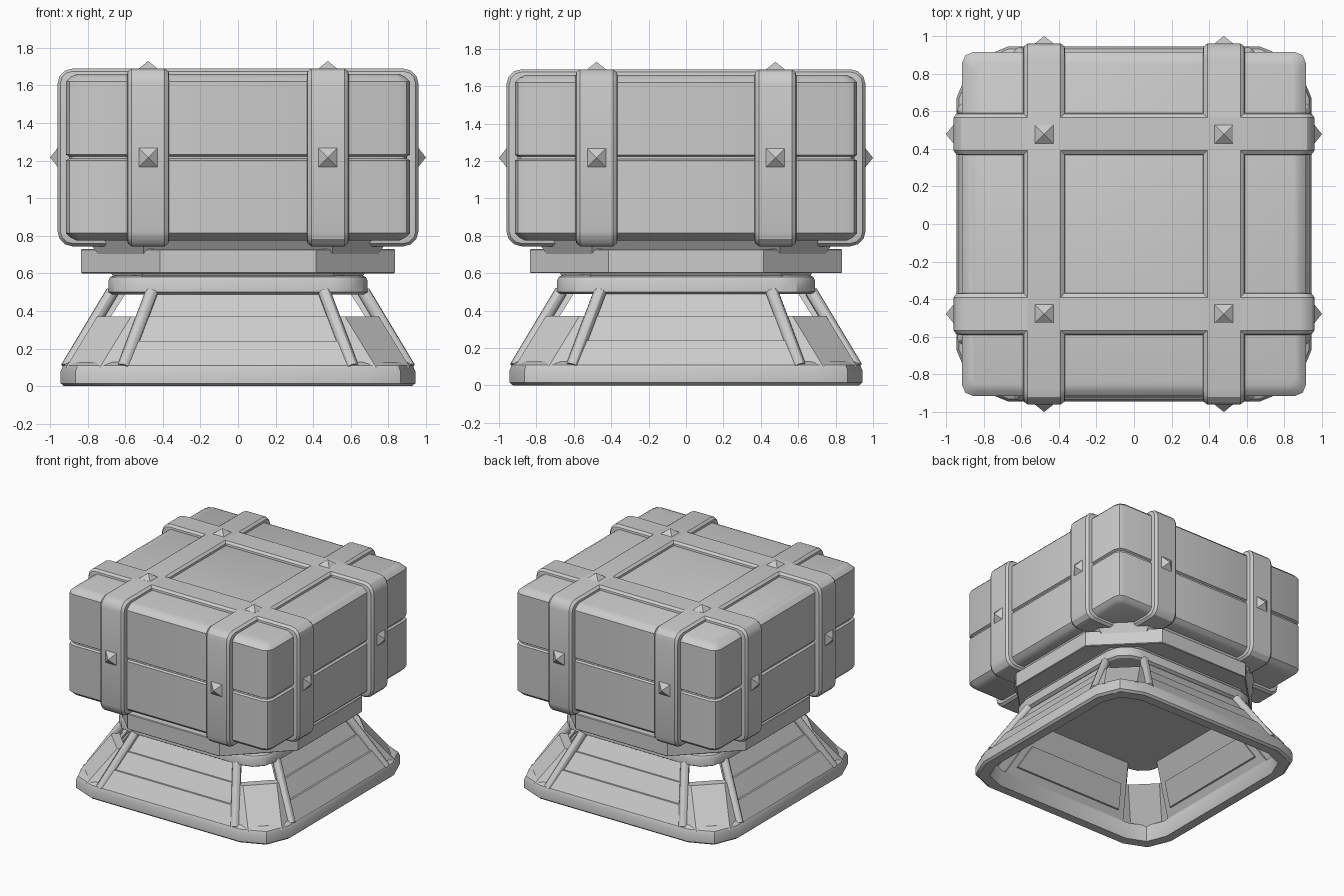
import bpy, bmesh
from math import cos, sin, pi, radians
from mathutils import Matrix, Vector

cube = bpy.data.objects.get("Cube")
if cube:
    bpy.data.objects.remove(cube, do_unlink=True)

gray = bpy.data.materials.new("plain gray")
gray.use_nodes = True
gray.diffuse_color = (0.6, 0.6, 0.6, 1)
gray.node_tree.nodes["Principled BSDF"].inputs["Base Color"].default_value = (0.6, 0.6, 0.6, 1)


def finish(bm, name, matrix=Matrix(), smooth=True):
    """Turn a bmesh into a named gray object."""
    bmesh.ops.recalc_face_normals(bm, faces=bm.faces[:])
    bm.transform(matrix)
    mesh = bpy.data.meshes.new(name)
    bm.to_mesh(mesh)
    bm.free()
    mesh.materials.append(gray)
    obj = bpy.data.objects.new(name, mesh)
    bpy.context.collection.objects.link(obj)
    if smooth:
        bpy.ops.object.select_all(action='DESELECT')
        obj.select_set(True)
        bpy.context.view_layer.objects.active = obj
        bpy.ops.object.shade_smooth_by_angle(angle=radians(30))
    return obj


def outline(a, b, r, steps):
    """Rectangle of half sizes a, b with corners rounded in a few steps."""
    points = []
    for k, (sx, sy) in enumerate([(1, 1), (-1, 1), (-1, -1), (1, -1)]):
        for i in range(steps + 1):
            t = (k + i / steps) * pi / 2
            points.append((sx * (a - r) + r * cos(t), sy * (b - r) + r * sin(t)))
    return points


def loft(name, sections, steps=1, hollow=False, matrix=Matrix()):
    """Skin sections (height, half a, half b, corner); hollow joins last to first."""
    bm = bmesh.new()
    rings = [[bm.verts.new((x, y, z)) for x, y in outline(a, b, r, steps)]
             for z, a, b, r in sections]
    pairs = list(zip(rings, rings[1:]))
    if hollow:
        pairs.append((rings[-1], rings[0]))
    else:
        bm.faces.new(rings[0])
        bm.faces.new(rings[-1])
    for low, high in pairs:
        for i in range(len(low)):
            j = (i + 1) % len(low)
            bm.faces.new((low[i], low[j], high[j], high[i]))
    return finish(bm, name, matrix)


def square(*rows):
    return [(z, w, w, r) for z, w, r in rows]


def hull(name, points, matrix=Matrix()):
    bm = bmesh.new()
    verts = [bm.verts.new(p) for p in points]
    bmesh.ops.convex_hull(bm, input=verts)
    bmesh.ops.dissolve_limit(bm, angle_limit=0.02, verts=bm.verts[:], edges=bm.edges[:])
    return finish(bm, name, matrix, smooth=False)


def rod(name, start, end, radius, matrix):
    start, end = Vector(start), Vector(end)
    axis = end - start
    bm = bmesh.new()
    bmesh.ops.create_cone(bm, cap_ends=True, segments=12, radius1=radius,
                          radius2=radius, depth=axis.length)
    turn = axis.to_track_quat('Z', 'Y').to_matrix().to_4x4()
    return finish(bm, name, matrix @ Matrix.Translation((start + end) / 2) @ turn)


# Box body with a groove around the middle
MID = 1.217
loft("box_body", square(
    (0.775, 0.86, 0.04), (0.79, 0.89, 0.05), (0.815, 0.915, 0.06),
    (MID - 0.015, 0.915, 0.06), (MID - 0.006, 0.9, 0.06),
    (MID + 0.006, 0.9, 0.06), (MID + 0.015, 0.915, 0.06),
    (1.62, 0.915, 0.06), (1.645, 0.89, 0.05), (1.66, 0.86, 0.04)), steps=2)

# Straps around the box in both directions
band = [(-0.112, 0.925, 0.44, 0.05), (-0.108, 0.945, 0.458, 0.065), (-0.088, 0.96, 0.473, 0.08),
        (0.088, 0.96, 0.473, 0.08), (0.108, 0.945, 0.458, 0.065), (0.112, 0.925, 0.44, 0.05)]
stand = Matrix.Rotation(pi / 2, 4, 'X')
for side, place in (("left", 0.478), ("right", -0.478)):
    for run, turn in (("lengthwise", pi / 2), ("crosswise", 0)):
        m = (Matrix.Translation((0, 0, MID)) @ Matrix.Rotation(turn, 4, 'Z')
             @ Matrix.Translation((0, place, 0)) @ stand)
        loft(f"{run}_strap_{side}", band, steps=3, matrix=m)


# Pyramid studs on the straps
def stud(name, matrix):
    s = 0.056
    hull(name, [(-s, -s, -0.005), (s, -s, -0.005), (s, s, -0.005), (-s, s, -0.005),
                (0, 0, 0.04)], matrix)


for x in (-0.478, 0.478):
    for y in (-0.478, 0.478):
        stud("top_stud", Matrix.Translation((x, y, 1.69)))
    for k in range(4):
        stud("side_stud", Matrix.Rotation(k * pi / 2, 4, 'Z')
             @ Matrix.Translation((x, -0.96, MID)) @ stand)

# Neck, eight-sided plate and rounded collar
loft("neck", square((0.58, 0.66, 0.15), (0.78, 0.8, 0.3)))
bm_plate = square((0.6, 0.83, 0.42), (0.605, 0.835, 0.42), (0.725, 0.835, 0.42), (0.73, 0.83, 0.42))
loft("neck_plate", bm_plate)
loft("collar", square((0.488, 0.67, 0.18), (0.5, 0.69, 0.2), (0.56, 0.69, 0.2),
                      (0.58, 0.68, 0.19), (0.59, 0.66, 0.17)), steps=3)

# Hollow base frame and sloping lower wall
loft("base_frame", square(
    (0, 0.925, 0.26), (0.015, 0.943, 0.27), (0.08, 0.943, 0.27), (0.11, 0.93, 0.26),
    (0.128, 0.9, 0.24), (0.128, 0.83, 0.2), (0.06, 0.83, 0.2), (0, 0.85, 0.22)),
    steps=2, hollow=True)
loft("lower_wall", square((0.1, 0.915, 0.18), (0.37, 0.75, 0.18),
                          (0.37, 0.7, 0.17), (0.1, 0.865, 0.17)), hollow=True)


def sloped_panel(name, z0, z1, lift, depth, trim, matrix):
    """Slab lying along the slope of the skirt, narrowing upward."""
    points = []
    for z in (z0, z1):
        t = (z - 0.12) / 0.37
        x = 0.59 - 0.145 * t - trim
        y = -(0.895 - 0.235 * t) - lift
        points += [(s * x, y + d, z) for s in (-1, 1) for d in (0, depth)]
    hull(name, points, matrix)


# Side panels and the ribs framing them
for k in range(4):
    turn = Matrix.Rotation(k * pi / 2, 4, 'Z')
    sloped_panel("side_panel", 0.1, 0.5, 0, 0.06, 0, turn)
    sloped_panel("side_panel_lower_band", 0.11, 0.24, 0.026, 0.05, 0, turn)
    sloped_panel("inner_panel", 0.18, 0.34, -0.04, 0.035, 0.06, turn)
    for s in (-1, 1):
        rod("side_rib", (s * 0.61, -0.91, 0.1), (s * 0.46, -0.67, 0.5), 0.034, turn)
